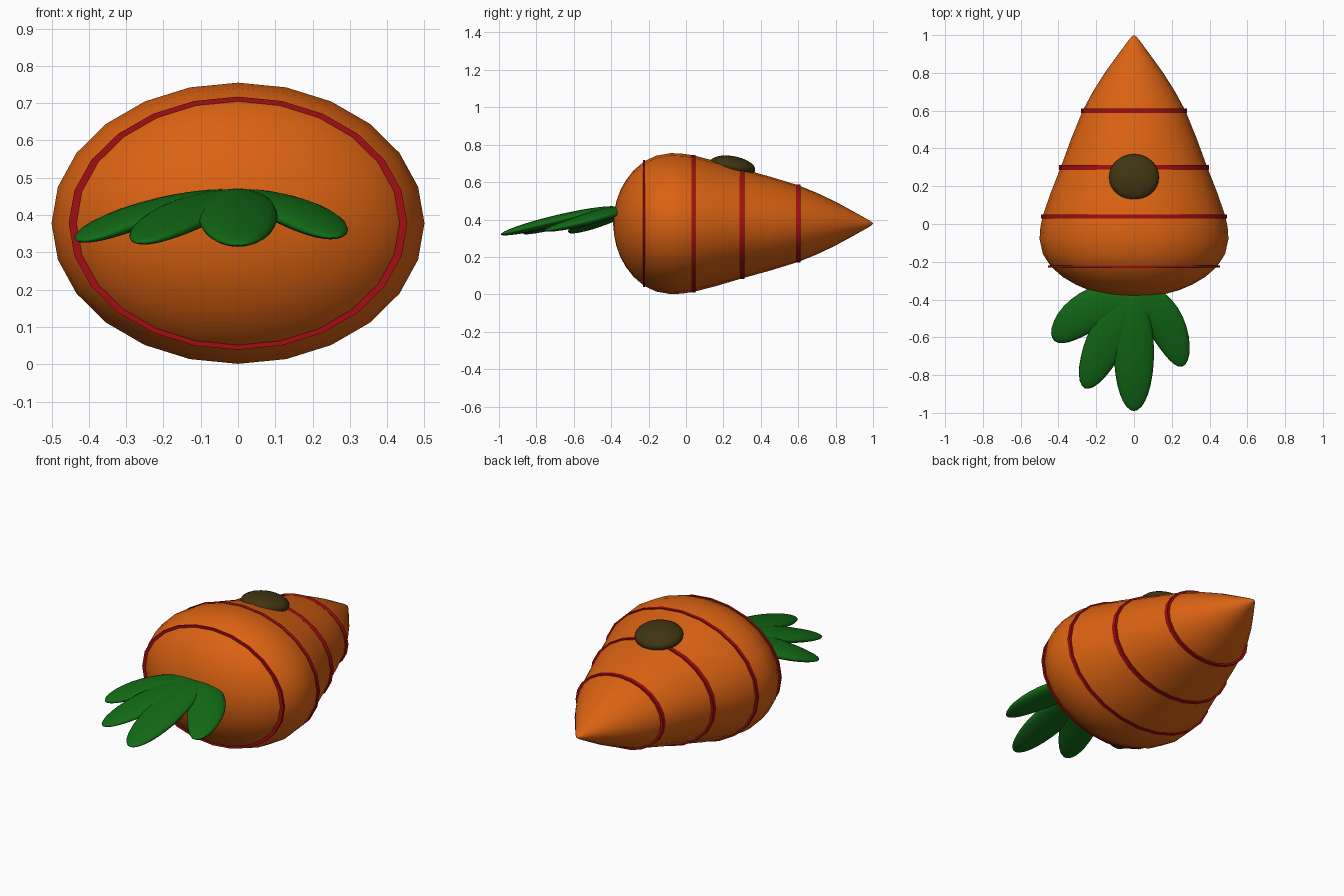
import bpy, bmesh, math
from mathutils import Vector

if "Cube" in bpy.data.objects:
    bpy.data.objects.remove(bpy.data.objects["Cube"])

CZ, SQUASH = 0.378, 0.754      # body axis height, height / width ratio


def material(name, rgb):
    m = bpy.data.materials.new(name)
    m.diffuse_color = (*rgb, 1)
    m.use_nodes = True
    m.node_tree.nodes["Principled BSDF"].inputs["Base Color"].default_value = m.diffuse_color
    return m


ORANGE = material("carrot orange", (0.70, 0.122, 0.006))
RED = material("dark red", (0.36, 0.004, 0.006))
GREEN = material("leaf green", (0.006, 0.145, 0.008))
BROWN = material("dark brown", (0.05, 0.034, 0.006))


def loft(name, rings, mat, closed=False, angle=60):
    """Skin a list of equal-length point rings; closed joins last to first."""
    bm = bmesh.new()
    loops = [[bm.verts.new(p) for p in ring] for ring in rings]
    pairs = list(zip(loops, loops[1:]))
    if closed:
        pairs.append((loops[-1], loops[0]))
    for a, b in pairs:
        for i in range(len(a)):
            j = (i + 1) % len(a)
            bm.faces.new((a[i], a[j], b[j], b[i]))
    if not closed:
        bm.faces.new(loops[0])
        bm.faces.new(loops[-1])
    bmesh.ops.recalc_face_normals(bm, faces=bm.faces)
    me = bpy.data.meshes.new(name)
    bm.to_mesh(me)
    bm.free()
    me.materials.append(mat)
    ob = bpy.data.objects.new(name, me)
    bpy.context.collection.objects.link(ob)
    bpy.ops.object.select_all(action='DESELECT')
    ob.select_set(True)
    bpy.context.view_layer.objects.active = ob
    bpy.ops.object.shade_smooth_by_angle(angle=math.radians(angle))
    return ob


def oval(y, r, n=24, dz=0.0):
    return [(r * math.sin(math.tau * i / n), y,
             CZ + (r * SQUASH - dz) * math.cos(math.tau * i / n)) for i in range(n)]


# Carrot body, blunt end at the front and tip at the back
profile = [(-0.39, 0.004), (-0.384, 0.08), (-0.372, 0.16), (-0.35, 0.24), (-0.32, 0.31),
           (-0.28, 0.378), (-0.225, 0.44), (-0.16, 0.482), (-0.08, 0.5), (-0.02, 0.496),
           (0.04, 0.484), (0.16, 0.443), (0.3, 0.388), (0.45, 0.333), (0.6, 0.272),
           (0.7, 0.218), (0.8, 0.155), (0.88, 0.097), (0.94, 0.053), (0.975, 0.027),
           (0.992, 0.012), (0.999, 0.002)]
loft("carrot_body", [oval(y, r) for y, r in profile], ORANGE)

# Thin red rings round the body
for k, (y, r, w) in enumerate([(-0.225, 0.454, 0.012), (0.04, 0.492, 0.02),
                               (0.3, 0.396, 0.026), (0.6, 0.281, 0.024)]):
    h = w / 2
    loft(f"body_ring_{k + 1}", [oval(y - h, r, dz=0.003), oval(y + h, r, dz=0.003),
                                oval(y + h, r - 0.04), oval(y - h, r - 0.04)],
         RED, closed=True, angle=35)

# Button on the top
bpy.ops.mesh.primitive_uv_sphere_add(segments=32, ring_count=16, radius=1,
                                     location=(0, 0.248, 0.684),
                                     rotation=(math.radians(-10), 0, 0))
button = bpy.context.object
button.name = "top_button"
button.scale = (0.132, 0.124, 0.055)
button.data.materials.append(BROWN)
bpy.ops.object.shade_smooth_by_angle(angle=math.radians(60))


def leaf(name, base, bend, tip, width, thick=0.03, steps=16, n=20):
    """Flat oval leaf swept along a bent path."""
    a, b, c = Vector(base), Vector(bend), Vector(tip)
    rings = []
    for s in range(steps + 1):
        ang = math.pi * min(max(s / steps, 0.008), 0.992)
        t = (1 - math.cos(ang)) / 2
        p = a * (1 - t) ** 2 + b * 2 * t * (1 - t) + c * t * t
        d = ((b - a) * (1 - t) + (c - b) * t).normalized()
        side = d.cross(Vector((0, 0, 1))).normalized()
        up = side.cross(d)
        k = math.sin(ang)
        rings.append([p + side * (width * k * math.cos(math.tau * i / n))
                      + up * (thick * k * math.sin(math.tau * i / n)) for i in range(n)])
    loft(name, rings, GREEN)


# Leaves at the front: middle, inner left, outer left, right
leaf("leaf_middle", (0, -0.37, 0.465), (0, -0.68, 0.40), (0, -0.99, 0.32), 0.106)
leaf("leaf_inner_left", (0.0, -0.36, 0.46), (-0.13, -0.56, 0.42), (-0.26, -0.87, 0.325), 0.105)
leaf("leaf_outer_left", (0.0, -0.37, 0.46), (-0.26, -0.42, 0.42), (-0.42, -0.62, 0.33), 0.105)
leaf("leaf_right", (0.0, -0.36, 0.46), (0.17, -0.44, 0.42), (0.255, -0.755, 0.34), 0.1)
